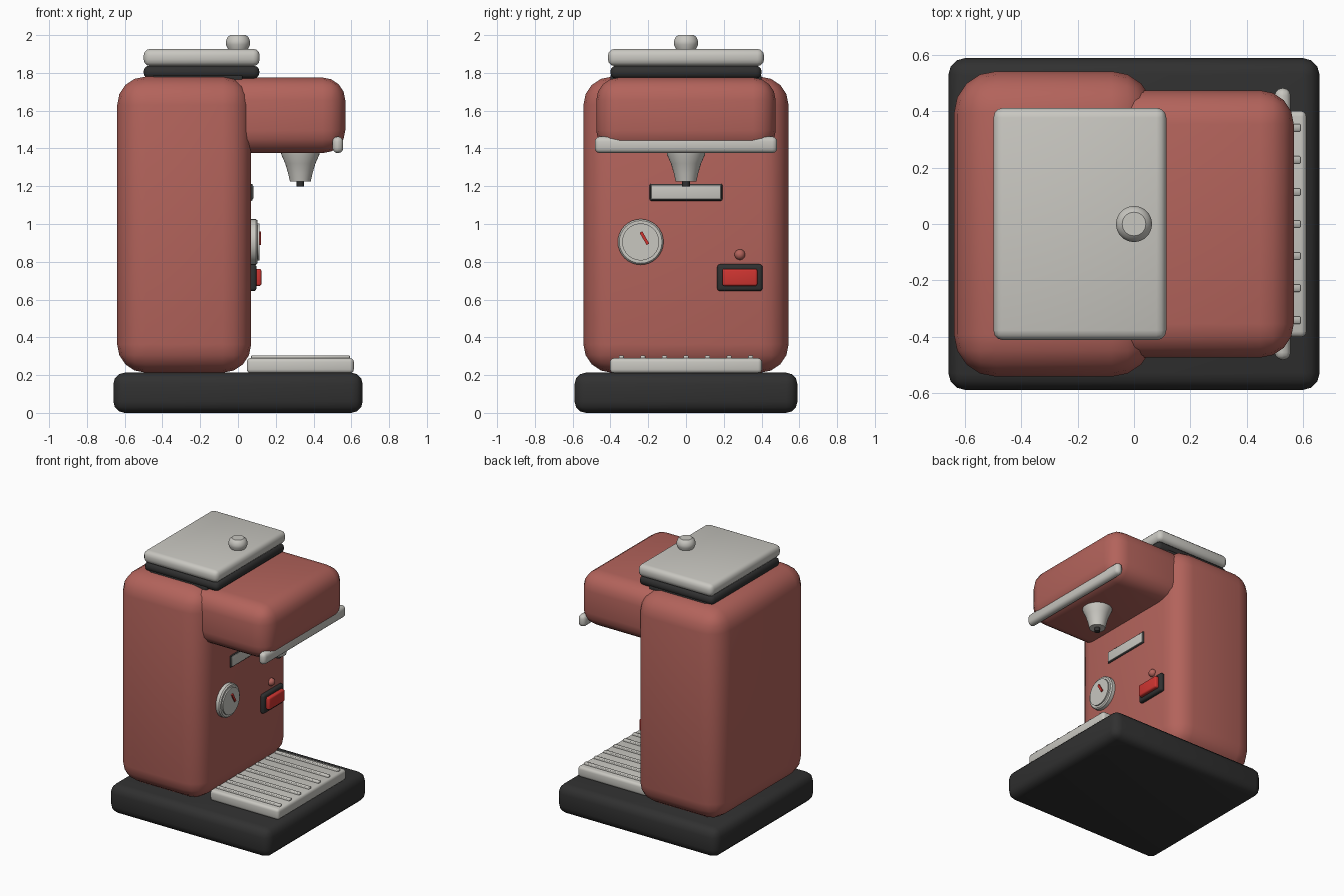
import bpy
import bmesh
import math
from mathutils import Matrix

cube = bpy.data.objects.get("Cube")
if cube:
    bpy.data.objects.remove(cube, do_unlink=True)


def material(name, rgb):
    mat = bpy.data.materials.new(name)
    mat.use_nodes = True
    color = (*rgb, 1)
    mat.diffuse_color = color
    mat.node_tree.nodes["Principled BSDF"].inputs["Base Color"].default_value = color
    return mat


TERRACOTTA = material("terracotta enamel", (0.45, 0.125, 0.105))
STEEL = material("warm steel", (0.58, 0.57, 0.53))
BLACK = material("black plastic", (0.03, 0.03, 0.03))
RED = material("signal red", (0.62, 0.035, 0.03))


def finish(name, bm, mat, angle=50):
    bmesh.ops.recalc_face_normals(bm, faces=bm.faces)
    mesh = bpy.data.meshes.new(name)
    bm.to_mesh(mesh)
    bm.free()
    mesh.materials.append(mat)
    obj = bpy.data.objects.new(name, mesh)
    bpy.context.collection.objects.link(obj)
    bpy.ops.object.select_all(action="DESELECT")
    obj.select_set(True)
    bpy.context.view_layer.objects.active = obj
    bpy.ops.object.shade_smooth_by_angle(angle=math.radians(angle))
    return obj


def box(name, x, y, z, mat, bevel=0.0, segments=3):
    """Rounded box from (min, max) ranges along each axis."""
    bm = bmesh.new()
    bmesh.ops.create_cube(bm, size=1)
    for v in bm.verts:
        for i, (low, high) in enumerate((x, y, z)):
            v.co[i] = low if v.co[i] < 0 else high
    if bevel:
        bmesh.ops.bevel(bm, geom=bm.edges[:], offset=bevel, segments=segments,
                        profile=0.5, affect="EDGES", clamp_overlap=True)
    return finish(name, bm, mat)


def lathe(name, profile, mat, center, along_x=False, steps=32):
    """Spin (radius, height) points around z, optionally turned to face +x."""
    bm = bmesh.new()
    points = [(0, profile[0][1])] + profile + [(0, profile[-1][1])]
    verts = [bm.verts.new((r, 0, h)) for r, h in points]
    edges = [bm.edges.new(pair) for pair in zip(verts, verts[1:])]
    bmesh.ops.spin(bm, geom=verts + edges, cent=(0, 0, 0), axis=(0, 0, 1),
                   angle=math.tau, steps=steps)
    bmesh.ops.remove_doubles(bm, verts=bm.verts, dist=0.0005)
    if along_x:
        bm.transform(Matrix.Rotation(math.pi / 2, 4, "Y"))
    bm.transform(Matrix.Translation(center))
    return finish(name, bm, mat, 40)


# Main housing
box("base", (-0.66, 0.66), (-0.59, 0.59), (0, 0.213), BLACK, 0.06)
box("body", (-0.64, 0.07), (-0.543, 0.543), (0.213, 1.78), TERRACOTTA, 0.15, 4)
box("brew_head", (-0.12, 0.568), (-0.475, 0.475), (1.375, 1.775), TERRACOTTA, 0.12, 4)

# Bean hopper
box("hopper_neck", (-0.45, 0.025), (-0.4, 0.4), (1.72, 1.79), BLACK, 0.01)
box("hopper_gasket", (-0.5, 0.113), (-0.4, 0.4), (1.77, 1.838), BLACK, 0.03)
box("hopper_lid", (-0.5, 0.115), (-0.413, 0.413), (1.836, 1.927), STEEL, 0.035)
lathe("lid_knob", [(0.05, 1.92), (0.064, 1.95), (0.064, 1.967), (0.056, 1.988), (0.042, 2.0)],
      STEEL, (0, 0, 0))

# Trim bar and spout
box("head_trim_bar", (0.5, 0.557), (-0.483, 0.483), (1.375, 1.463), STEEL, 0.027)
lathe("spout", [(0.103, 1.385), (0.1, 1.365), (0.08, 1.32), (0.065, 1.27), (0.055, 1.225)],
      STEEL, (0.33, 0, 0))
lathe("spout_tip", [(0.02, 1.24), (0.02, 1.198)], BLACK, (0.33, 0, 0), steps=16)

# Name plate without lettering
box("plate_frame", (0.06, 0.077), (-0.192, 0.192), (1.123, 1.213), BLACK, 0.006)
box("plate", (0.07, 0.081), (-0.184, 0.184), (1.131, 1.205), STEEL, 0.004)

# Pressure gauge
gauge = (0.07, -0.24, 0.905)
lathe("gauge_rim", [(0.121, -0.01), (0.121, 0.025), (0.113, 0.034)], STEEL, gauge, True)
lathe("gauge_dial", [(0.098, 0.02), (0.098, 0.044)], STEEL, gauge, True)
needle = box("gauge_needle", (-0.006, 0.006), (-0.008, 0.008), (-0.037, 0.037), RED)
needle.location = (0.117, -0.22, 0.925)
needle.rotation_euler.x = math.radians(30)

# Power switch and indicator
box("switch_frame", (0.06, 0.098), (0.165, 0.405), (0.645, 0.787), BLACK, 0.015)
box("switch_rocker", (0.08, 0.124), (0.192, 0.378), (0.672, 0.763), RED, 0.012)
bm = bmesh.new()
bmesh.ops.create_uvsphere(bm, u_segments=20, v_segments=12, radius=0.028)
bm.transform(Matrix.Translation((0.072, 0.285, 0.838)))
finish("indicator_lamp", bm, TERRACOTTA)

# Drip tray with raised slats
box("drip_tray", (0.047, 0.613), (-0.402, 0.402), (0.21, 0.29), STEEL, 0.02)
for i in range(-3, 4):
    y = i * 0.114
    box(f"tray_slat_{i + 4}", (0.07, 0.592), (y - 0.013, y + 0.013), (0.28, 0.304), STEEL, 0.003, 1)
